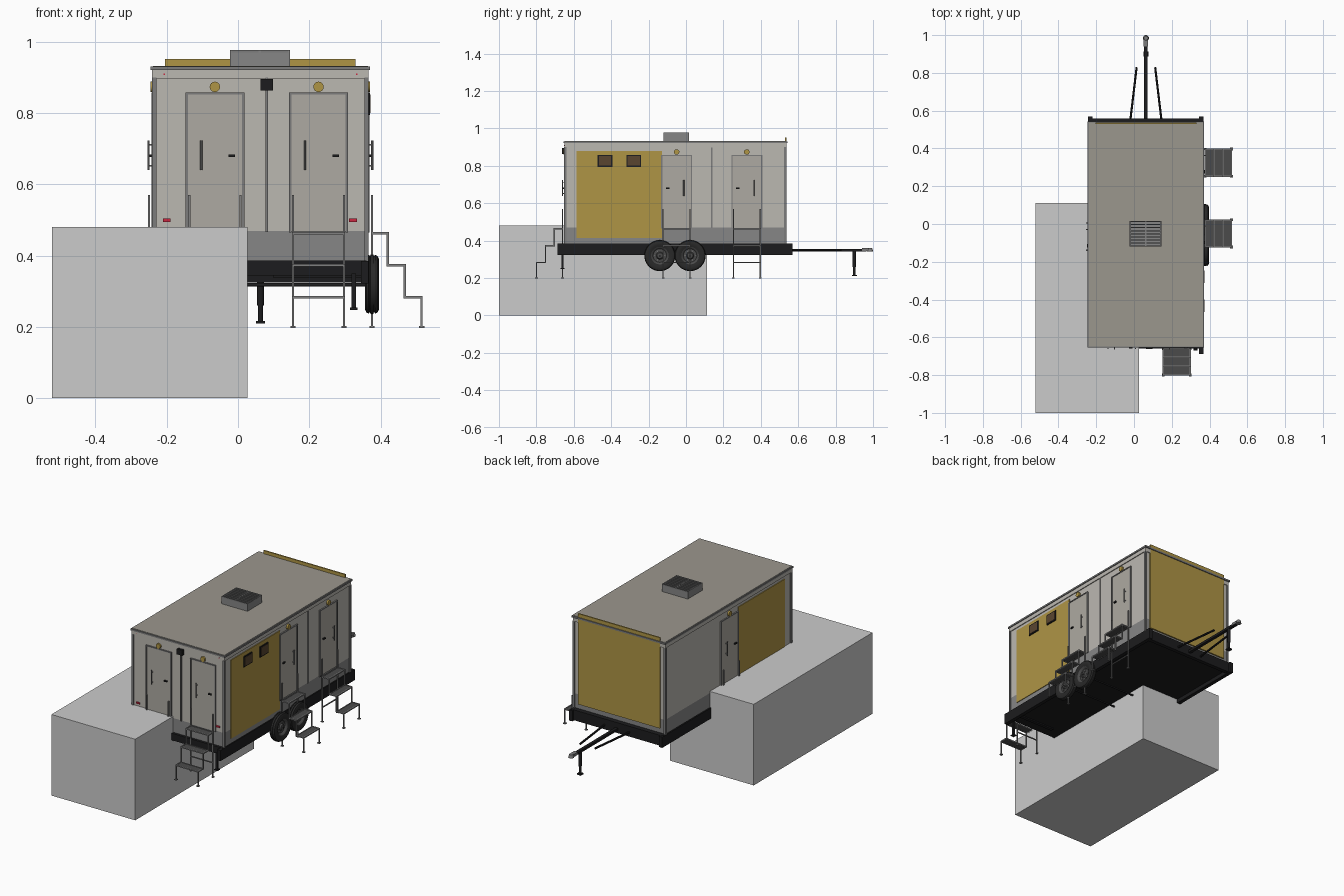
import bpy, bmesh, math
from mathutils import Matrix, Vector

if "Cube" in bpy.data.objects:
    bpy.data.objects.remove(bpy.data.objects["Cube"])

def mat(name, r, g, b):
    m = bpy.data.materials.new(name)
    m.diffuse_color = (r, g, b, 1)
    m.use_nodes = True
    m.node_tree.nodes["Principled BSDF"].inputs["Base Color"].default_value = m.diffuse_color
    return m

WALL = mat("wall_grey", .50, .48, .44)
DOOR = mat("door_grey", .42, .40, .36)
ROOF = mat("roof_grey", .33, .31, .27)
TRIM = mat("trim_grey", .20, .20, .20)
SKIRT = mat("skirt_grey", .24, .24, .24)
STEEL = mat("steel", .22, .22, .22)
GRATE = mat("grate", .07, .07, .07)
GOLD = mat("gold", .43, .30, .06)
BLACK = mat("black", .012, .012, .013)
RUBBER = mat("rubber", .022, .022, .022)
GLASS = mat("brown_glass", .10, .06, .03)
RED = mat("red", .6, .02, .05)
PALE = mat("pale_grey", .63, .63, .60)
CX = .063

def finish(name, bm, m, M=None, smooth=False):
    if M:
        bm.transform(M)
    bmesh.ops.recalc_face_normals(bm, faces=bm.faces)
    me = bpy.data.meshes.new(name)
    bm.to_mesh(me)
    bm.free()
    ob = bpy.data.objects.new(name, me)
    bpy.context.collection.objects.link(ob)
    if m:
        me.materials.append(m)
    if smooth:
        bpy.context.view_layer.objects.active = ob
        ob.select_set(True)
        bpy.ops.object.shade_smooth_by_angle(angle=math.radians(35))
        ob.select_set(False)
    return ob

def boxes(name, spans, m, M=None):
    """One object from spans (x0, x1, y0, y1, z0, z1)."""
    bm = bmesh.new()
    for x0, x1, y0, y1, z0, z1 in spans:
        T = Matrix.Translation(((x0+x1)/2, (y0+y1)/2, (z0+z1)/2))
        S = Matrix.Diagonal((x1-x0, y1-y0, z1-z0, 1))
        bmesh.ops.create_cube(bm, size=1, matrix=T @ S)
    return finish(name, bm, m, M)

def rod(name, a, b, r, m, M=None, seg=16, r2=None):
    a, b = Vector(a), Vector(b)
    bm = bmesh.new()
    q = (b-a).to_track_quat('Z', 'Y').to_matrix().to_4x4()
    bmesh.ops.create_cone(bm, cap_ends=True, segments=seg, radius1=r, radius2=r if r2 is None else r2,
                          depth=(b-a).length, matrix=Matrix.Translation((a+b)/2) @ q)
    return finish(name, bm, m, M, seg > 6)

def lathe_x(name, profile, m, M, seg=40):
    """Revolve (x, radius) profile about the x axis."""
    bm = bmesh.new()
    vs = [bm.verts.new((x, 0, r)) for x, r in profile]
    es = [bm.edges.new(p) for p in zip(vs, vs[1:])]
    bmesh.ops.spin(bm, geom=vs+es, cent=(0, 0, 0), axis=(1, 0, 0), angle=2*math.pi, steps=seg)
    bmesh.ops.remove_doubles(bm, verts=bm.verts, dist=1e-5)
    return finish(name, bm, m, M, True)

# Large plain block beside the trailer
boxes("side_block", [(-.522, .027, -1, .112, 0, .48)], PALE)

# Body, skirt and roof
X0, X1, Y0, Y1 = -.235, .361, -.645, .53
boxes("body_walls", [(X0, X1, Y0, Y1, .47, .91)], WALL)
boxes("body_skirt", [(X0, X1, Y0, Y1, .38, .47)], SKIRT)
boxes("corner_trim", [(x-.006, x+.006, y-.006, y+.006, .385, .90) for x in (X0, X1) for y in (Y0, Y1)], TRIM)
boxes("roof_fascia", [(X0-.006, X1+.005, Y0-.005, Y1+.006, .898, .925)], WALL)
boxes("roof_rim", [(-.245, .371, -.655, .543, .921, .931)], TRIM)
boxes("roof_top", [(-.239, .365, -.649, .537, .925, .933)], ROOF)
boxes("front_center_strip", [(.077, .084, Y0-.006, Y0, .467, .90)], TRIM)
boxes("side_seam", [(X1, X1+.004, .134, .141, .467, .90)], TRIM)

# Coloured wall panels and windows
boxes("right_panel", [(X1, X1+.004, -.585, -.128, .415, .88)], GOLD)
boxes("left_panel", [(X0-.004, X0, -.585, -.15, .415, .88)], GOLD)
boxes("back_panel", [(-.205, .33, Y1, Y1+.008, .415, .952)], GOLD)
for y in (-.433, -.28):
    boxes("window_frame", [(X1, X1+.009, y-.039, y+.039, .795, .858)], BLACK)
    boxes("window_glass", [(X1, X1+.011, y-.033, y+.033, .801, .852)], GLASS)

# Roof vent with louvres
boxes("roof_vent", [(-.023, .146, -.12, .016, .93, .970)], SKIRT)
boxes("roof_vent_rim", [(-.023, -.018, -.12, .016, .97, .978), (.141, .146, -.12, .016, .97, .978),
                        (.058, .065, -.12, .016, .97, .977)], SKIRT)
boxes("roof_vent_louvres", [(-.023, .146, -.12+i*.0163, -.114+i*.0163, .97, .978) for i in range(9)], TRIM)

def entrance(side, M, flip):
    """Door, fittings, steps; local x along the wall, local -y outward."""
    s = -1 if flip else 1
    w = .079
    boxes(side+"_door", [(-w, w, -.005, 0, .468, .855)], DOOR, M)
    boxes(side+"_door_frame", [(-w-.004, -w+.003, -.008, 0, .465, .858), (w-.003, w+.004, -.008, 0, .465, .858),
                               (-w-.004, w+.004, -.008, 0, .852, .858)], TRIM, M)
    rod(side+"_pull_bar", (-s*.038, -.016, .64), (-s*.038, -.016, .724), .0032, STEEL, M, 10)
    boxes(side+"_pull_mounts", [(-s*.038-.002, -s*.038+.002, -.016, 0, z, z+.004) for z in (.65, .71)], STEEL, M)
    boxes(side+"_latch", [(s*.048-.009, s*.048+.009, -.014, 0, .677, .684)], BLACK, M)
    rod(side+"_lamp", (0, 0, .874), (0, -.01, .874), .0145, GOLD, M, 24)
    # stepped stringers, grab posts and treads
    bars = []
    for u in (-.072, .072):
        a, b = u-.003, u+.003
        bars += [(a, b, -.018, -.012, .2, .57), (a-.003, b+.003, -.022, -.008, .197, .202)]
        for i in range(3):
            d, z = .012+i*.0475, .46-i*.09
            bars += [(a, b, -d-.0475, -d, z, z+.007), (a, b, -d-.0505, -d-.0445, z-.09 if i < 2 else .2, z+.007)]
        bars.append((a-.004, b+.004, -.162, -.147, .197, .202))
    for i in range(3):
        d, z = .012+i*.0475, .46-i*.09
        bars += [(-.072, .072, -d-.0505, -d-.0445, z, z+.007), (-.072, .072, -d-.005, -d, z, z+.007)]
    bars.append((-.072, .072, -.018, -.012, .281, .286))
    boxes(side+"_step_frame", bars, STEEL, M)
    boxes(side+"_step_treads", [(-.07, .07, -.057-i*.0475, -.014-i*.0475, .462-i*.09, .465-i*.09)
                                for i in range(3)], GRATE, M)

R = lambda a: Matrix.Rotation(math.radians(a), 4, 'Z')
T = lambda x, y, z=0: Matrix.Translation((x, y, z))
entrance("front_left", T(-.065, Y0), False)
entrance("front_right", T(.226, Y0), False)
entrance("right_middle", T(X1, -.05) @ R(90), True)
entrance("right_rear", T(X1, .325) @ R(90), True)
entrance("left_middle", T(X0, -.067) @ R(-90), False)

# Front fittings
boxes("front_light_box", [(.063, .098, Y0-.018, Y0, .864, .896)], BLACK)
boxes("tail_lights", [(x-.011, x+.011, Y0-.006, Y0, .495, .504) for x in (-.2, .323)], RED)
boxes("marker_lights", [(x-.002, x+.002, Y0-.008, Y0, .907, .911) for x in (-.207, .333)], RED)

# Chassis deck, side rails and corner legs
boxes("chassis_deck", [(X0, X1, -.66, .556, .345, .386)], BLACK)
boxes("chassis_rails", [(x-.011, x+.011, -.688, .57, .322, .385) for x in (-.232, .356)], BLACK)
boxes("chassis_cross_rail", [(X0, X1, .535, .558, .325, .386), (.10, .36, -.60, -.58, .338, .35)], BLACK)
boxes("corner_legs", [b for x in (CX-.262, CX+.262) for b in
                      ((x-.006, x+.006, -.666, -.654, .252, .35), (x-.011, x+.011, -.671, -.649, .248, .254))], BLACK)

# Tandem wheels and axles
tyre = [(-.015, .047), (-.019, .058), (-.020, .070), (-.016, .079), (-.009, .0825), (-.008, .080), (-.005, .080),
        (-.004, .083)]
tyre = tyre + [(-x, r) for x, r in reversed(tyre)]
rim = [(-.014, 0), (-.014, .048), (.015, .048), (.012, .042), (.004, .036), (.006, .020), (.014, .015), (.016, 0)]
for y in (-.14, .022):
    rod("axle", (CX-.33, y, .318), (CX+.33, y, .318), .005, BLACK)
    for s in (1, -1):
        P = T(CX+s*.313, y, .32) @ Matrix.Diagonal((s, 1, 1, 1))
        lathe_x("tyre", tyre, RUBBER, P)
        lathe_x("wheel_rim", rim, GRATE, P, 24)
        for k in range(6):
            a = k*math.pi/3
            c, d = .027*math.cos(a), .027*math.sin(a)
            rod("wheel_nut", (.003, c, d), (.01, c, d), .003, STEEL, P, 6)

# Towing tongue, braces, coupler and jack
boxes("tongue", [(CX-.009, CX+.009, .54, .965, .342, .356)], BLACK)
for s in (1, -1):
    rod("tongue_brace", (CX+s*.083, .545, .35), (CX+s*.049, .83, .35), .006, BLACK, None, 10)
boxes("coupler_neck", [(CX-.012, CX+.012, .94, .975, .345, .360)], TRIM)
rod("coupler_head", (CX, .984, .343), (CX, .984, .362), .016, TRIM, None, 20, .011)
rod("jack_tube", (CX, .90, .26), (CX, .90, .352), .0095, BLACK)
rod("jack_inner", (CX, .90, .215), (CX, .90, .27), .007, BLACK)
boxes("jack_foot", [(CX-.013, CX+.013, .887, .913, .210, .217)], BLACK)
